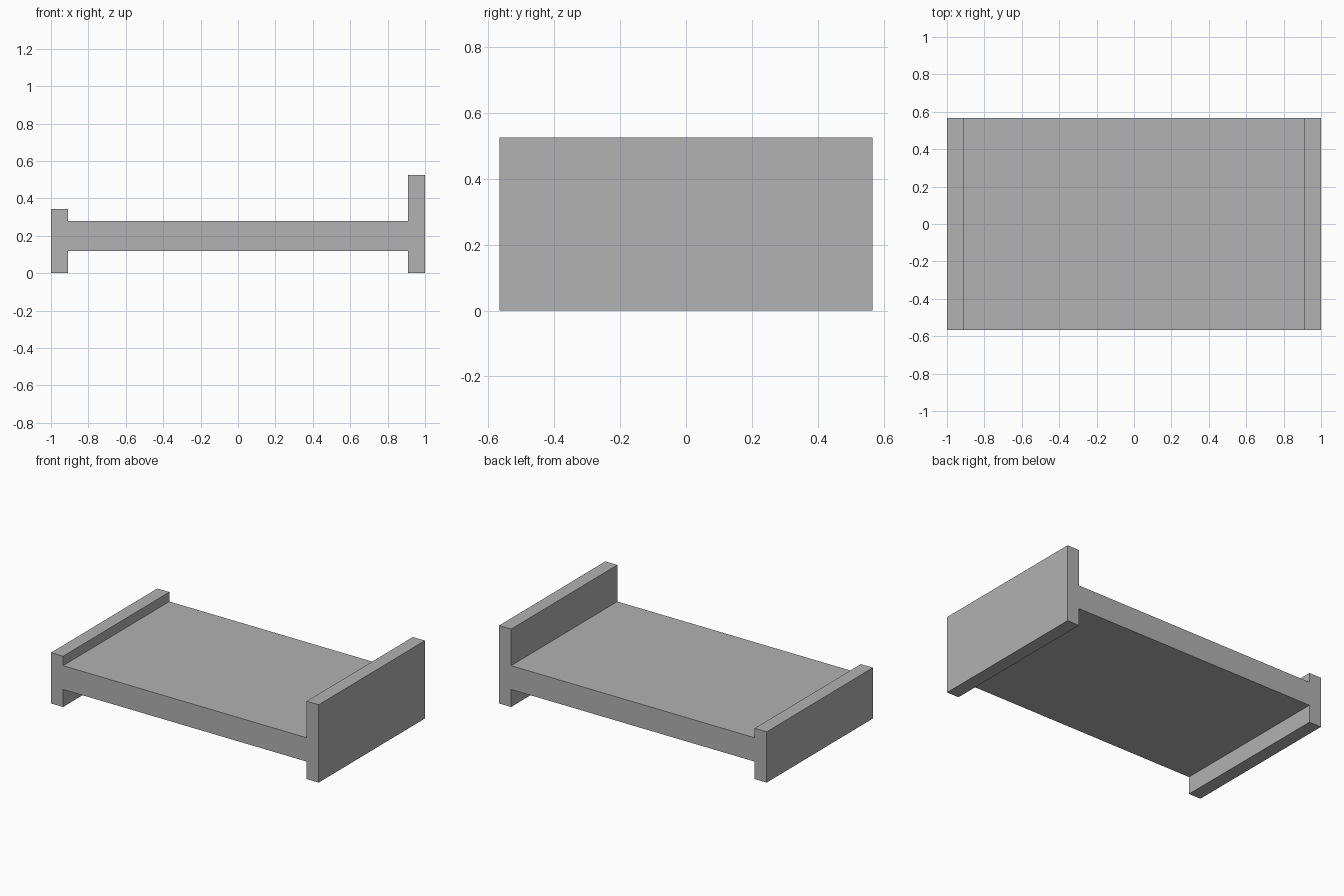
import bpy
import bmesh

cube = bpy.data.objects.get("Cube")
if cube:
    bpy.data.objects.remove(cube, do_unlink=True)

# Single plain grey
grey = bpy.data.materials.new("plain_grey")
colour = (0.445, 0.445, 0.445, 1)
grey.diffuse_color = colour
grey.use_nodes = True
grey.node_tree.nodes["Principled BSDF"].inputs["Base Color"].default_value = colour

# Main dimensions
end = 1.0            # outer face of the end boards
inner = 0.91         # inner face of the end boards
half_width = 0.567
base_bottom, base_top = 0.118, 0.279
foot_top, head_top = 0.343, 0.526


def extrude_profile(name, points, half_depth, material):
    """Extrude a closed x-z outline along y."""
    bm = bmesh.new()
    face = bm.faces.new([bm.verts.new((x, -half_depth, z)) for x, z in points])
    result = bmesh.ops.extrude_face_region(bm, geom=[face])
    moved = [v for v in result["geom"] if isinstance(v, bmesh.types.BMVert)]
    bmesh.ops.translate(bm, verts=moved, vec=(0, 2 * half_depth, 0))
    bmesh.ops.recalc_face_normals(bm, faces=bm.faces)
    mesh = bpy.data.meshes.new(name)
    bm.to_mesh(mesh)
    bm.free()
    mesh.materials.append(material)
    obj = bpy.data.objects.new(name, mesh)
    bpy.context.collection.objects.link(obj)
    return obj


# Low footboard, flat base and tall headboard in one continuous outline
outline = [
    (-end, 0), (-inner, 0), (-inner, base_bottom),
    (inner, base_bottom), (inner, 0), (end, 0),
    (end, head_top), (inner, head_top), (inner, base_top),
    (-inner, base_top), (-inner, foot_top), (-end, foot_top),
]
extrude_profile("bed_frame", outline, half_width, grey)
